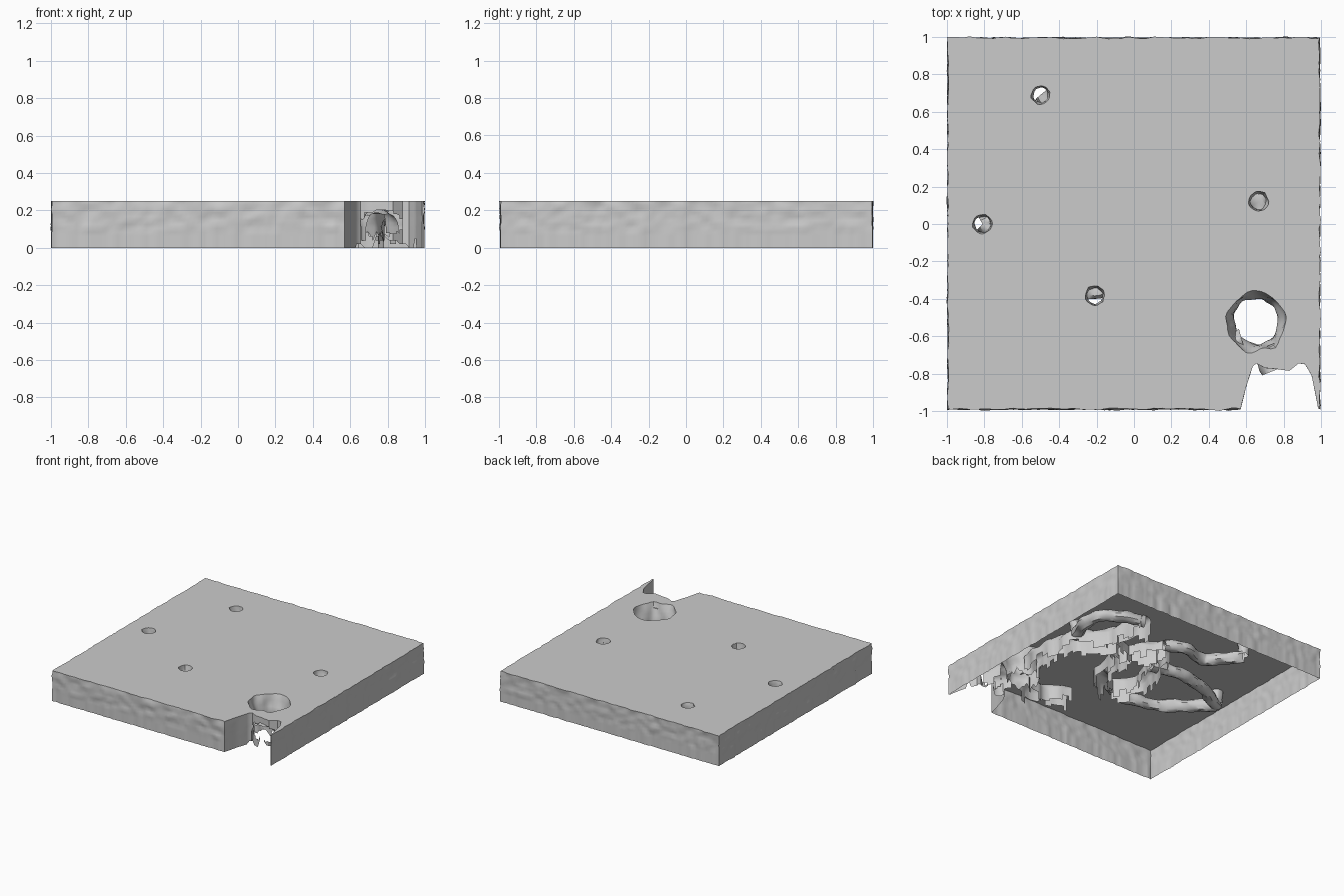
import bpy, bmesh, math, random
from mathutils import Vector, noise

if "Cube" in bpy.data.objects:
    bpy.data.objects.remove(bpy.data.objects["Cube"])

random.seed(4)
TOP = 0.25


def n3(x, y, z, f):
    return noise.noise(Vector((x * f, y * f, z * f)))


def make(name, bm, angle=40):
    me = bpy.data.meshes.new(name)
    bm.to_mesh(me)
    bm.free()
    ob = bpy.data.objects.new(name, me)
    bpy.context.collection.objects.link(ob)
    bpy.ops.object.select_all(action='DESELECT')
    ob.select_set(True)
    bpy.context.view_layer.objects.active = ob
    bpy.ops.object.shade_smooth_by_angle(angle=math.radians(angle))
    return ob


def resample(pts, step, closed=False):
    pts = [Vector(p) for p in pts]
    out = []
    for a, b in zip(pts, pts[1:] + (pts[:1] if closed else [])):
        k = max(1, round((b - a).length / step))
        out += [a.lerp(b, i / k) for i in range(k)]
    return out if closed else out + [pts[-1]]


def grid_faces(bm, rings, closed=False):
    for a, b in zip(rings, rings[1:] + (rings[:1] if closed else [])):
        for i in range(len(a) - 1):
            bm.faces.new((a[i], b[i], b[i + 1], a[i + 1]))


# slab outline with the ragged corner notch
outline = resample([(-0.995, -0.99), (0.57, -0.99), (0.60, -0.87), (0.635, -0.76), (0.655, -0.745),
                    (0.70, -0.77), (0.76, -0.775), (0.83, -0.785), (0.88, -0.745), (0.915, -0.75),
                    (0.95, -0.81), (0.985, -0.985), (0.993, -0.99), (0.993, 0.995), (-0.995, 0.995)],
                   0.022, True)

# rough outer walls, open underneath, streaked near the bottom
bm = bmesh.new()
ROWS = 12
columns, rim = [], []
for i, p in enumerate(outline):
    t = outline[(i + 1) % len(outline)] - outline[i - 1]
    nrm = Vector((t.y, -t.x)).normalized()
    notch = 0.56 < p.x < 0.99 and p.y < -0.7
    back = notch and p.y > -0.82 and 0.63 < p.x
    low = (math.floor(i / 3) * 7 % 4) * 0.02 if back else 0.0
    col = []
    for r in range(ROWS + 1):
        z = low + (TOP - low) * r / ROWS
        zn = max(z, 0.09)
        d = 0.008 * n3(p.x, p.y, zn * 1.6, 14) + 0.006 * n3(p.x, p.y, zn, 33)
        d *= 0.1 if notch else 1.0
        q = p + nrm * d
        col.append(bm.verts.new((q.x, q.y, z)))
    columns.append(col)
    rim.append(col[-1].co.copy())
grid_faces(bm, columns, True)
# tunnel mouth in the notch
mouth = [f for f in bm.faces if (lambda c: c.y < -0.72 and c.y > -0.82 and
         ((c.x - 0.77) / 0.11) ** 2 + ((c.z - 0.13) / 0.07) ** 2 < 1)(f.calc_center_median())]
bmesh.ops.delete(bm, geom=mouth, context='FACES')
make("outer_walls", bm)

# hole centre, rim radii, throat scale, throat depth, sides
holes = [(0.655, -0.52, 0.16, 0.76, 0.06, 40), (-0.81, 0.0, 0.053, 0.8, 0.15, 20),
         (-0.50, 0.69, 0.05, 0.8, 0.15, 20), (-0.21, -0.385, 0.052, 0.8, 0.15, 20),
         (0.665, 0.12, 0.053, 0.8, 0.15, 20)]
hole_rims = []
for k, (cx, cy, rad, throat, zb, n) in enumerate(holes):
    bm = bmesh.new()
    cols = []
    loop = []
    for i in range(n):
        a = math.tau * i / n
        c, s = math.cos(a), math.sin(a)
        col = []
        for r in range(9):
            u = r / 8
            z = TOP + (zb - TOP) * u
            if r == 8:
                z += random.choice((-0.03, 0, 0.03)) * (1 if k == 0 else 0.2)
            w = rad * (1 + (throat - 1) * min(1, u * 1.5))
            w *= 1 + 0.16 * n3(c + k * 3, s, u, 1.9)
            col.append(bm.verts.new((cx + w * c, cy + w * s, z)))
        cols.append(col)
        loop.append(col[0].co.copy())
    hole_rims.append(loop)
    grid_faces(bm, cols, True)
    make("crater" if k == 0 else "small_hole_%d" % k, bm)

# flat top sheet around the openings
bm = bmesh.new()
edges = []
for loop in [rim] + hole_rims:
    vs = [bm.verts.new(c) for c in loop]
    edges += [bm.edges.new((vs[i - 1], vs[i])) for i in range(len(vs))]
bmesh.ops.triangle_fill(bm, edges=edges, use_beauty=True, use_dissolve=False, normal=(0, 0, 1))
make("top_surface", bm)


def tunnel(name, path, rad, zc=0.125, skirt=True):
    """Lumpy passage: an arch with stepped hanging sides, or a closed tube."""
    pts = resample(path, 0.025)
    for _ in range(3):
        pts = [pts[0]] + [(pts[i - 1] + pts[i] * 2 + pts[i + 1]) / 4
                          for i in range(1, len(pts) - 1)] + [pts[-1]]
    bm = bmesh.new()
    rings = []
    low = [0.03, 0.03]
    for i, p in enumerate(pts):
        t = pts[min(i + 1, len(pts) - 1)] - pts[max(i - 1, 0)]
        side = Vector((-t.y, t.x)).normalized()
        p = p + side * 0.015 * n3(p.x, p.y, 5, 8)
        if i % 2 == 0:
            low = [random.choice((0.0, 0.02, 0.04, 0.06, 0.08)) for _ in low]
        # the two rings of a step sit almost on top of each other
        ring = []
        span = math.pi if skirt else math.tau
        for j in range(13):
            a = span * j / 12
            w = rad * (1 + 0.35 * n3(p.x + math.cos(a) * 0.1, p.y, math.sin(a) * 0.1, 11))
            q = p + side * w * math.cos(a)
            z = min(0.235, max(0.01, zc + w * math.sin(a)))
            ring.append(Vector((q.x, q.y, z)))
        if skirt:
            ring.insert(0, Vector((ring[0].x, ring[0].y, low[0])))
            ring.append(Vector((ring[-1].x, ring[-1].y, low[1])))
            if rings and i % 2 == 0:
                step = [v.co.copy() for v in rings[-1]]
                for m in (0, -1):
                    step[m].z = ring[m].z
                rings.append([bm.verts.new(v) for v in step])
        rings.append([bm.verts.new(v) for v in ring])
    grid_faces(bm, rings)
    bmesh.ops.remove_doubles(bm, verts=bm.verts, dist=0.0005)
    bmesh.ops.recalc_face_normals(bm, faces=bm.faces)
    return make(name, bm)


# network of passages hanging below the top
tunnel("mouth_tunnel", [(0.77, -0.775), (0.72, -0.65)], 0.09, 0.11)
tunnel("east_tunnel", [(0.70, -0.38), (0.73, -0.12), (0.67, 0.12), (0.48, 0.29), (0.42, 0.64)], 0.06)
tunnel("east_loop", [(0.67, 0.12), (0.75, 0.3), (0.73, 0.47), (0.57, 0.58), (0.42, 0.62)], 0.045, 0.14, False)
tunnel("south_tunnel", [(0.58, -0.63), (0.40, -0.68), (0.15, -0.58)], 0.06)
tunnel("centre_ring_east", [(0.0, -0.29), (0.2, -0.17), (0.26, 0.18), (0.07, 0.44)], 0.05)
tunnel("centre_ring_west", [(0.07, 0.44), (-0.05, 0.14), (-0.13, -0.09), (0.0, -0.29)], 0.05)
tunnel("link_tunnel", [(0.48, 0.29), (0.25, 0.2)], 0.045)
tunnel("west_tunnel", [(0.0, -0.29), (-0.21, -0.37), (-0.49, -0.28), (-0.68, -0.12), (-0.81, 0.0)], 0.045, 0.14, False)
tunnel("west_return", [(-0.81, 0.0), (-0.6, 0.12), (-0.34, 0.19), (-0.05, 0.14)], 0.045, 0.14, False)
tunnel("north_tunnel", [(0.07, 0.44), (-0.1, 0.52), (-0.29, 0.44), (-0.5, 0.69)], 0.045, 0.14, False)
